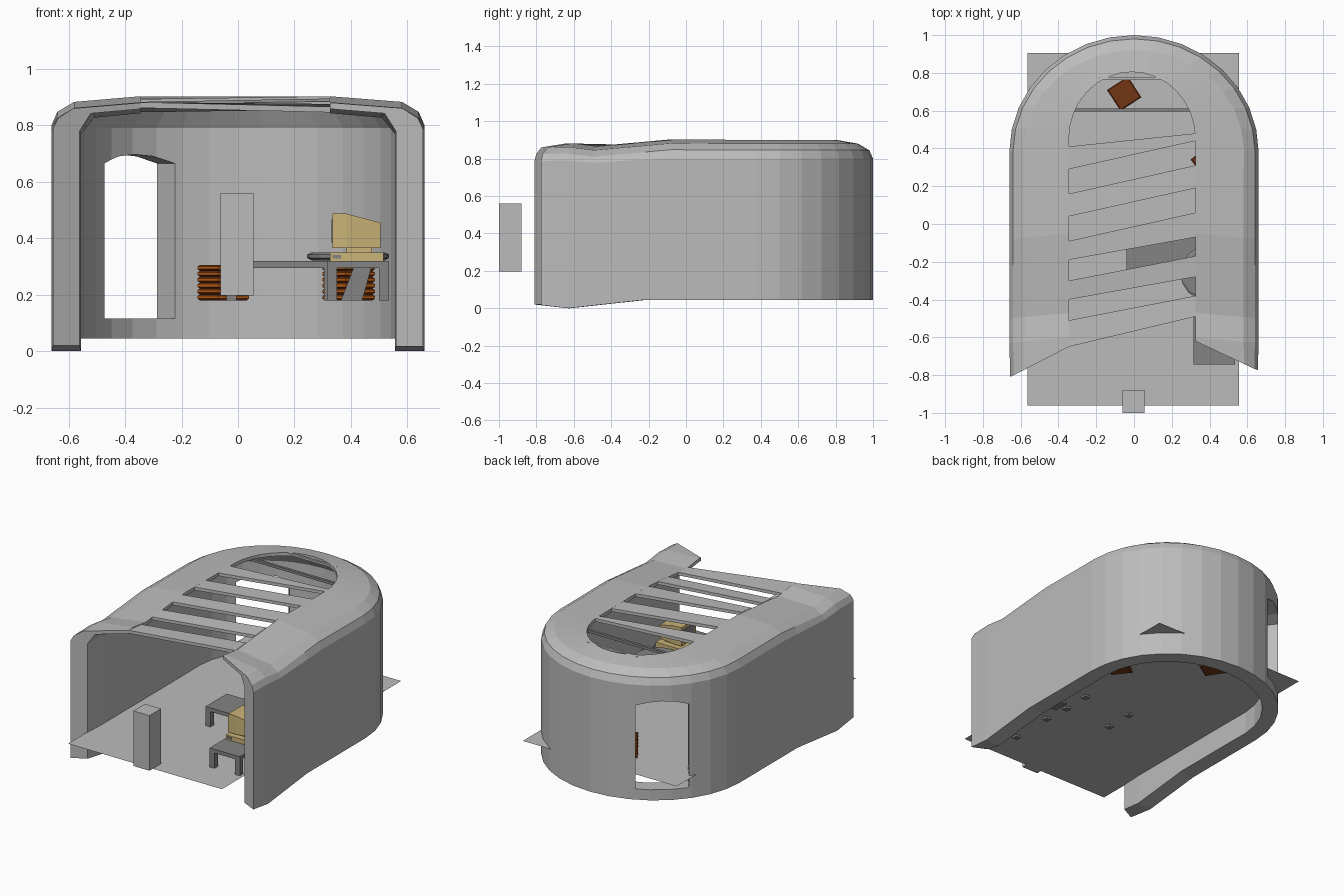
import bpy, bmesh, math
from mathutils import Matrix, Vector

old = bpy.data.objects.get("Cube")
if old:
    bpy.data.objects.remove(old, do_unlink=True)


def material(name, r, g, b):
    m = bpy.data.materials.new(name)
    m.use_nodes = True
    m.diffuse_color = (r, g, b, 1)
    m.node_tree.nodes["Principled BSDF"].inputs["Base Color"].default_value = (r, g, b, 1)
    return m


GREY = material("light grey", .5, .5, .5)
DARK = material("dark grey", .23, .23, .23)
TAN = material("tan plastic", .6, .46, .19)
BROWN = material("brown", .17, .035, .007)
ORANGE = material("orange", .58, .13, .008)


def finish(name, bm, *mats):
    bmesh.ops.recalc_face_normals(bm, faces=bm.faces)
    me = bpy.data.meshes.new(name)
    bm.to_mesh(me)
    bm.free()
    for m in mats:
        me.materials.append(m)
    ob = bpy.data.objects.new(name, me)
    bpy.context.collection.objects.link(ob)
    return ob


def loft(name, rings, *mats):
    """Closed skin through equal rings of points, capped at both ends."""
    bm = bmesh.new()
    rows = [[bm.verts.new(p) for p in ring] for ring in rings]
    n = len(rows[0])
    for a, b in zip(rows, rows[1:]):
        for i in range(n):
            j = (i + 1) % n
            bm.faces.new((a[i], a[j], b[j], b[i]))
    bm.faces.new(rows[0])
    bm.faces.new(rows[-1])
    return finish(name, bm, *mats)


def rect(x0, x1, y0, y1, z):
    return [(x0, y0, z), (x1, y0, z), (x1, y1, z), (x0, y1, z)]


def box(name, x0, x1, y0, y1, z0, z1, mat):
    return loft(name, [rect(x0, x1, y0, y1, z0), rect(x0, x1, y0, y1, z1)], mat)


def sample(points, y):
    """Height read from a short list of (y, z) points."""
    for (a, za), (b, zb) in zip(points, points[1:]):
        if y <= b:
            return za + (zb - za) * max(0, (y - a) / (b - a))
    return points[-1][1]


def roof_drop(y):
    return sample([(-.8, -.02), (-.63, -.018), (-.5, -.035), (-.08, .003), (.3, 0)], y)


def ground(y):
    return sample([(-.8, .02), (-.63, 0), (-.22, .045)], y)


# Shell: one wall and roof section swept round the U
def section(outer, rim):
    o, r = Vector(outer), Vector(rim)
    length = (r - o).length
    drop, base = roof_drop(o.y), ground(o.y)

    def at(inset, z):
        p = o.lerp(r, min(1, inset / length))
        return (p.x, p.y, z)
    return [at(0, base), at(0, .80 + drop * .6), at(.02, .845 + drop), at(.08, .88 + drop),
            at(9, .90 + drop), at(9, .878 + drop), at(.15, .862 + drop),
            at(.105, .79 + drop * .6), at(.105, base)]


sides = (-.63, -.5, -.22, -.08, .2)
LEFT, RIGHT = .325, -.345
stations = [((.655, -.775), (LEFT, -.62))]
stations += [((.66, y), (LEFT, y + .03)) for y in sides]
steps = 16
for i in range(steps + 1):
    a = math.pi * i / steps
    c, s = math.cos(a), math.sin(a)
    stations.append(((.66 * c, .38 + .62 * s), (.335 * c - .01, .45 + .355 * s)))
stations += [((-.66, y), (RIGHT, y + .03)) for y in reversed(sides)]
stations.append(((-.655, -.81), (RIGHT, -.65)))
shell = loft("shell", [section(*st) for st in stations], GREY)

# Arched doorway cut through the back wall
half = .16
profile = [(-half, .115), (half, .115), (half, .665), (.08, .69), (0, .697),
           (-.08, .69), (-half, .665)]
cutter = loft("doorway_cutter", [[(u, d, z) for u, z in profile] for d in (-.15, .35)], GREY)
cutter.matrix_world = Matrix.Translation((-.345, .75, 0)) @ Matrix.Rotation(math.radians(38), 4, 'Z')
cutter.hide_render = True
mod = shell.modifiers.new("doorway", 'BOOLEAN')
mod.object = cutter
mod.operation = 'DIFFERENCE'
mod.solver = 'EXACT'
bpy.context.view_layer.update()
graph = bpy.context.evaluated_depsgraph_get()
cut_mesh = bpy.data.meshes.new_from_object(shell.evaluated_get(graph))
shell.modifiers.clear()
shell.data = cut_mesh
bpy.data.objects.remove(cutter, do_unlink=True)

# Slanted roof slats: front and back edge at each end
slats = [(-.65, -.51, -.49, -.38), (-.40, -.30, -.28, -.17), (-.19, -.09, -.07, .06),
         (.04, .16, .19, .31), (.29, .41, .44, .48)]
for i, (r0, r1, l0, l1) in enumerate(slats):
    corners = [(RIGHT, r0), (LEFT, l0), (LEFT, l1), (RIGHT, r1)]
    loft("roof_slat_%d" % (i + 1),
         [[(x, y, z + roof_drop(y)) for x, y in corners] for z in (.88, .90)], GREY)
box("rear_slat", -.19, .18, .763, .778, .885, .898, GREY)
box("roof_crossbar", -.325, .30, .595, .612, .868, .885, DARK)

# Floor sheet and front pillar
bm = bmesh.new()
bm.faces.new([bm.verts.new(p) for p in rect(-.565, .555, -.96, .905, .194)])
finish("floor", bm, GREY)
box("pillar", -.062, .055, -1, -.88, .197, .56, GREY)


# Desks
def desk(name, x0, x1, y0, y1):
    box(name + "_top", x0, x1, y0, y1, .295, .32, DARK)
    w = .035
    for i, x in enumerate((x0, x1 - w)):
        for j, y in enumerate((y0, y1 - w)):
            box("%s_leg_%d" % (name, 2 * i + j + 1), x, x + w, y, y + w, .18, .295, DARK)


desk("front_desk", .315, .535, -.745, -.42)
desk("middle_desk", -.04, .34, -.28, -.06)


# Round seat on a slanted support
def disc(radius, z):
    return [(.39 + radius * math.cos(math.tau * k / 16),
             -.26 + radius * math.sin(math.tau * k / 16), z) for k in range(16)]


loft("round_seat", [disc(.13, .322), disc(.145, .33), disc(.145, .342), disc(.13, .35)], DARK)
loft("seat_support", [rect(.365, .44, -.31, -.21, .18), rect(.42, .48, -.31, -.21, .323)], DARK)

# Desktop computer
box("computer_base", .325, .515, -.59, -.42, .32, .35, TAN)
box("drive_slot", .335, .365, -.594, -.59, .329, .341, DARK)
box("monitor_neck", .385, .475, -.55, -.46, .35, .365, TAN)


def upright(x, y0, y1, z0, z1):
    return [(x, y0, z0), (x, y1, z0), (x, y1, z1), (x, y0, z1)]


loft("monitor", [upright(.335, -.58, -.43, .365, .487), upright(.385, -.58, -.43, .365, .487),
                 upright(.505, -.56, -.45, .365, .455)], TAN)
box("monitor_screen", .331, .335, -.56, -.45, .385, .467, DARK)


# Ridged crates: orange ridges between brown grooves
def crate(name, x, y, turn):
    rings, layers, base = [], 6, .18
    h = .125 / layers
    for k in range(layers):
        for r, f in ((.06, 0), (.066, .3), (.066, .75), (.06, 1)):
            if k and f == 0:
                continue
            rings.append(rect(-r, r, -r, r, base + (k + f) * h))
    ob = loft(name, rings, BROWN, ORANGE)
    for p in ob.data.polygons:
        p.material_index = int(abs(p.normal.z) < .1)
    ob.location = (x, y, 0)
    ob.rotation_euler.z = math.radians(turn)


crate("rear_crate", -.052, .69, 33)
crate("side_crate", .392, .33, 38)
